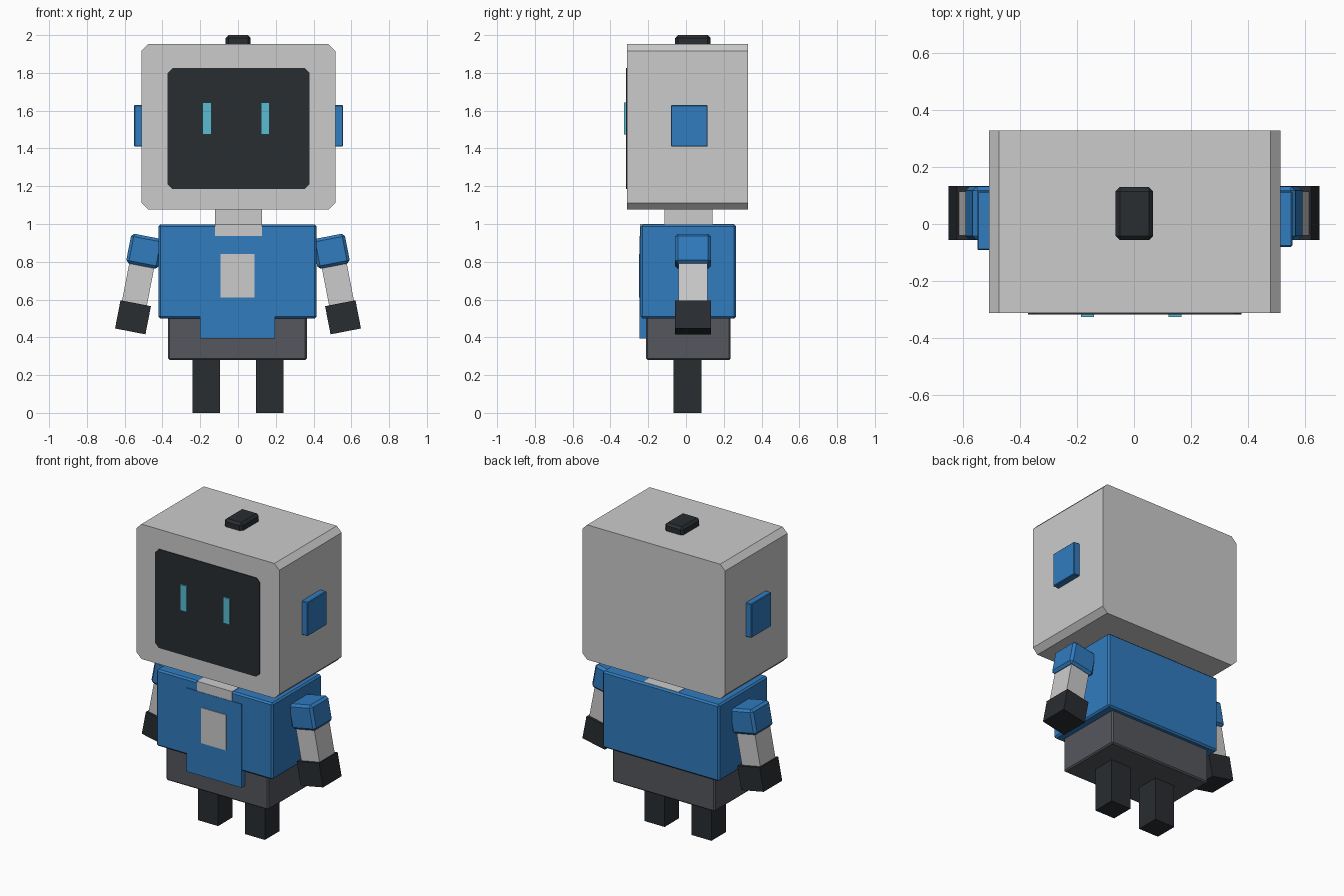
import bpy, bmesh, math
from mathutils import Matrix, Vector

if "Cube" in bpy.data.objects:
    bpy.data.objects.remove(bpy.data.objects["Cube"])


def mat(name, rgb):
    m = bpy.data.materials.new(name)
    m.diffuse_color = (*rgb, 1)
    m.use_nodes = True
    m.node_tree.nodes["Principled BSDF"].inputs["Base Color"].default_value = m.diffuse_color
    return m


BLUE = mat("blue", (0.03, 0.2, 0.52))
BLACK = mat("black", (0.022, 0.026, 0.03))
CHARCOAL = mat("charcoal", (0.09, 0.095, 0.11))
CYAN = mat("cyan", (0.1, 0.5, 0.65))


def box(name, x, y, z, material=None, bevel=0, corners=0, tilt=0):
    """Box from ranges; bevel rounds all edges, corners chamfers only edges along y."""
    lo, hi = Vector((x[0], y[0], z[0])), Vector((x[1], y[1], z[1]))
    bm = bmesh.new()
    bmesh.ops.create_cube(bm, size=1, matrix=Matrix.Diagonal((*(hi - lo), 1)))
    if corners:
        edges = [e for e in bm.edges
                 if abs(e.verts[0].co.y - e.verts[1].co.y) > 1e-5]
        bmesh.ops.bevel(bm, geom=edges, offset=corners, segments=1, affect='EDGES')
    if bevel:
        bmesh.ops.bevel(bm, geom=bm.edges[:], offset=bevel, segments=1, affect='EDGES')
    mesh = bpy.data.meshes.new(name)
    bm.to_mesh(mesh)
    bm.free()
    ob = bpy.data.objects.new(name, mesh)
    ob.location = (lo + hi) / 2
    ob.rotation_euler.y = tilt
    if material:
        mesh.materials.append(material)
    bpy.context.collection.objects.link(ob)
    return ob


def span(a, b, side):
    return tuple(sorted((a * side, b * side)))


# Head, face screen and top button
box("head", (-0.51, 0.515), (-0.312, 0.328), (1.077, 1.952), corners=0.035)
box("face_screen", (-0.372, 0.378), (-0.318, -0.28), (1.185, 1.825), BLACK, corners=0.025)
box("top_button", (-0.065, 0.067), (-0.057, 0.13), (1.92, 2.0), BLACK, bevel=0.015)

# Neck and the collar strip running over the torso
box("neck", (-0.123, 0.128), (-0.113, 0.14), (0.95, 1.1))
box("collar", (-0.123, 0.128), (-0.243, 0.255), (0.935, 1.0))

# Torso, front panel, chest plate and hips
box("torso", (-0.421, 0.416), (-0.24, 0.265), (0.5, 0.997), BLUE, bevel=0.01)
box("front_panel", (-0.2, 0.197), (-0.245, -0.2), (0.395, 0.937), BLUE)
box("chest_plate", (-0.092, 0.088), (-0.25, -0.22), (0.61, 0.84))
box("hips", (-0.37, 0.364), (-0.211, 0.236), (0.28, 0.51), CHARCOAL, bevel=0.008)

TILT = math.radians(11)
for side, label in ((1, "left"), (-1, "right")):
    # Eye and ear
    box(label + "_eye", span(0.122, 0.167, side) if side > 0 else (-0.187, -0.14),
        (-0.327, -0.3), (1.475, 1.643), CYAN)
    box(label + "_ear", span(0.48, 0.556 if side > 0 else 0.55, side),
        (-0.08, 0.115) if side > 0 else (-0.092, 0.115), (1.41, 1.63), BLUE, bevel=0.004)

    # Arm: shoulder cap, forearm and hand splayed outwards
    def arm_part(part, cx, cz, w, h, y, material=None, bevel=0):
        cx *= side
        box(label + part, (cx - w / 2, cx + w / 2), y, (cz - h / 2, cz + h / 2),
            material, bevel=bevel, tilt=-TILT * side)

    arm_part("_shoulder", 0.493, 0.856, 0.175, 0.16, (-0.057, 0.132), BLUE, 0.015)
    arm_part("_forearm", 0.53, 0.675, 0.134, 0.24, (-0.04, 0.115))
    arm_part("_hand", 0.556, 0.506, 0.164, 0.152, (-0.057, 0.133), BLACK)

    # Leg
    box(label + "_leg", span(0.096, 0.24, side), (-0.067, 0.082), (0, 0.3), BLACK)
